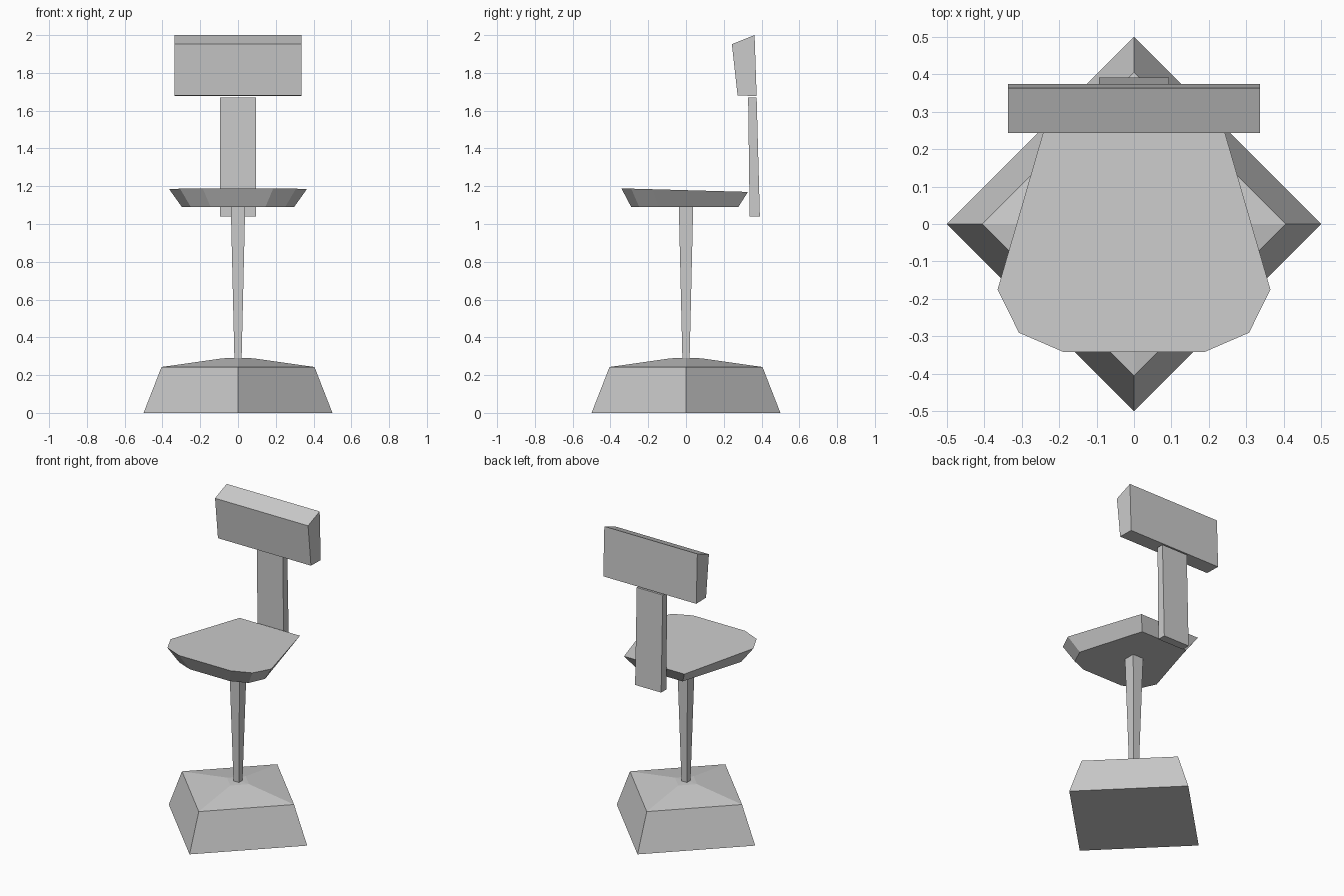
import bpy, bmesh

if "Cube" in bpy.data.objects:
    bpy.data.objects.remove(bpy.data.objects["Cube"])


def loft(name, rings):
    """Join rings of equal point count with flat faces and cap both ends."""
    bm = bmesh.new()
    loops = [[bm.verts.new(p) for p in ring] for ring in rings]
    n = len(loops[0])
    for a, b in zip(loops, loops[1:]):
        for i in range(n):
            j = (i + 1) % n
            bm.faces.new((a[i], a[j], b[j], b[i]))
    bm.faces.new(loops[0][::-1])
    bm.faces.new(loops[-1])
    bmesh.ops.recalc_face_normals(bm, faces=bm.faces)
    mesh = bpy.data.meshes.new(name)
    bm.to_mesh(mesh)
    bm.free()
    obj = bpy.data.objects.new(name, mesh)
    bpy.context.collection.objects.link(obj)
    return obj


def diamond(r, z):
    return [(r, 0, z), (0, r, z), (-r, 0, z), (0, -r, z)]


def square(h, z):
    return [(h, -h, z), (h, h, z), (-h, h, z), (-h, -h, z)]


def slab(name, half_width, profile):
    """Extrude a side (y, z) profile across x."""
    return loft(name, [[(x, y, z) for y, z in profile]
                       for x in (-half_width, half_width)])


def mirrored(half, height):
    """Full outline from its right half; height gives z from y."""
    outline = half + [(-x, y) for x, y in reversed(half)]
    return [(x, y, height(y)) for x, y in outline]


# Pedestal base with a shallow hipped top
loft("base", [diamond(0.5, 0), diamond(0.405, 0.243),
              diamond(0.08, 0.289), diamond(0.02, 0.291)])

# Post widening towards the seat
loft("post", [square(0.019, 0.28), square(0.038, 1.092)])

# Seat: bevelled shell-shaped slab, top sloping down to the back
seat_bottom = [(0.145, -0.29), (0.25, -0.248), (0.297, -0.145), (0.17, 0.277)]
seat_top = [(0.187, -0.342), (0.307, -0.29), (0.364, -0.175), (0.218, 0.328)]
loft("seat", [mirrored(seat_bottom, lambda y: 1.09),
              mirrored(seat_top, lambda y: 1.179 - 0.028 * y)])

# Upright back support and backrest
slab("back_support", 0.094,
     [(0.337, 1.04), (0.391, 1.04), (0.374, 1.67), (0.329, 1.67)])
slab("backrest", 0.336,
     [(0.273, 1.68), (0.374, 1.678), (0.363, 2.0), (0.243, 1.952)])
